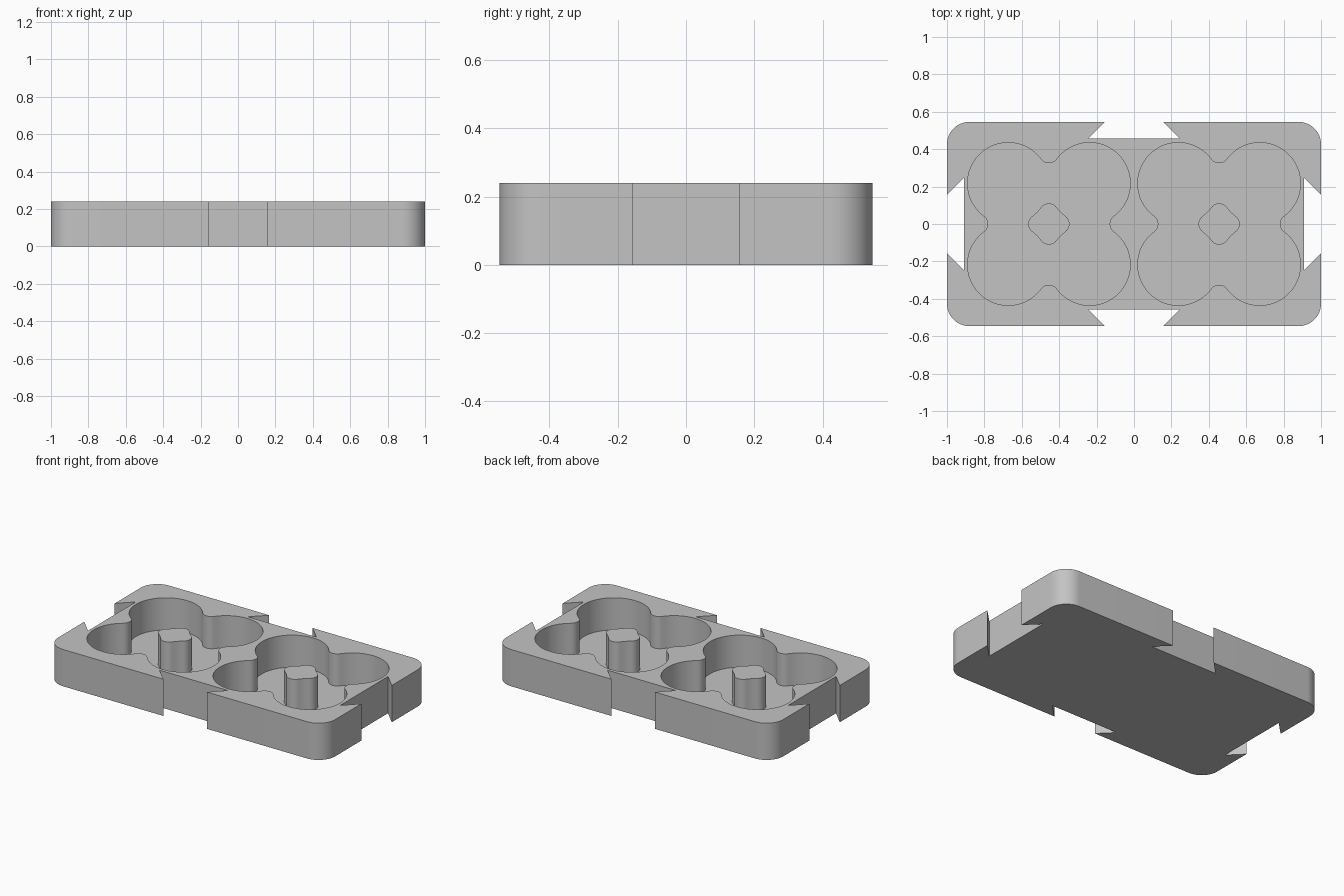
import bpy
import bmesh
from math import atan2, cos, hypot, pi, sin

if "Cube" in bpy.data.objects:
    bpy.data.objects.remove(bpy.data.objects["Cube"], do_unlink=True)

# Main sizes
HALF_X, HALF_Y, HEIGHT, FLOOR = 1.0, 0.546, 0.24, 0.03
CORNER = 0.12
MOUTH, INNER, DEPTH = 0.157, 0.247, 0.09     # dovetail notch
POCKET_X = 0.455                             # pocket centre
R = 0.2175                                   # cup radius and cup centre offset
NOSE = 0.0525                                # rounding where cups meet
REACH = ((R + NOSE) ** 2 - R ** 2) ** 0.5    # nose centre, measured from cup centre
T = atan2(R, REACH)

gray = bpy.data.materials.new("matte gray")
gray.use_nodes = True
gray.diffuse_color = (0.55, 0.55, 0.55, 1)
gray.node_tree.nodes["Principled BSDF"].inputs["Base Color"].default_value = (0.55, 0.55, 0.55, 1)


def arc(cx, cy, r, a0, a1, steps):
    """Points along an arc, both ends included."""
    angles = [a0 + (a1 - a0) * i / steps for i in range(steps + 1)]
    return [(cx + r * cos(a), cy + r * sin(a)) for a in angles]


def spin(points, turns):
    """Repeat a piece of outline around the origin and drop doubled points."""
    loop = []
    for k in range(turns):
        c, s = cos(2 * pi * k / turns), sin(2 * pi * k / turns)
        for x, y in points:
            p = (x * c - y * s, x * s + y * c)
            if not loop or hypot(p[0] - loop[-1][0], p[1] - loop[-1][1]) > 1e-4:
                loop.append(p)
    if hypot(loop[0][0] - loop[-1][0], loop[0][1] - loop[-1][1]) < 1e-4:
        loop.pop()
    return loop


def prism(name, loop, z0, z1, x=0.0):
    """Upright solid with the given outline."""
    bm = bmesh.new()
    base = bm.faces.new([bm.verts.new((px + x, py, z0)) for px, py in loop])
    top = bmesh.ops.extrude_face_region(bm, geom=[base], use_keep_orig=True)
    verts = [v for v in top["geom"] if isinstance(v, bmesh.types.BMVert)]
    bmesh.ops.translate(bm, verts=verts, vec=(0, 0, z1 - z0))
    bmesh.ops.recalc_face_normals(bm, faces=bm.faces)
    mesh = bpy.data.meshes.new(name)
    bm.to_mesh(mesh)
    bm.free()
    mesh.materials.append(gray)
    obj = bpy.data.objects.new(name, mesh)
    bpy.context.collection.objects.link(obj)
    return obj


def activate(obj):
    bpy.ops.object.select_all(action="DESELECT")
    obj.select_set(True)
    bpy.context.view_layer.objects.active = obj


# Tray outline: rounded corners and a dovetail notch in each side
cx, cy = HALF_X - CORNER, HALF_Y - CORNER
half_outline = (
    [(HALF_X, -MOUTH), (HALF_X - DEPTH, -INNER), (HALF_X - DEPTH, INNER), (HALF_X, MOUTH)]
    + arc(cx, cy, CORNER, 0, pi / 2, 16)
    + [(MOUTH, HALF_Y), (INNER, HALF_Y - DEPTH), (-INNER, HALF_Y - DEPTH), (-MOUTH, HALF_Y)]
    + arc(-cx, cy, CORNER, pi / 2, pi, 16))
tray = prism("tray_body", spin(half_outline, 2), 0, HEIGHT)

# Four-lobed pocket: big cup arcs joined by rounded noses
pocket_loop = spin(
    arc(R, R, R, -T, pi / 2 + T, 40)
    + arc(0, R + REACH, NOSE, T - pi / 2, -T - pi / 2, 12), 4)

# Centre post: the leftover between the four cups
post_loop = spin(
    arc(R - REACH, 0, NOSE, -T, T, 12)
    + arc(R, R, R, pi + T, 1.5 * pi - T, 8), 4)

parts = [tray]
for side, x in (("right", -POCKET_X), ("left", POCKET_X)):
    cutter = prism("pocket_cutter_" + side, pocket_loop, FLOOR, HEIGHT + 0.1, x)
    cutter.hide_render = True
    cut = tray.modifiers.new("pocket_" + side, "BOOLEAN")
    cut.operation, cut.solver, cut.object = "DIFFERENCE", "EXACT", cutter
    activate(tray)
    bpy.ops.object.modifier_apply(modifier=cut.name)
    bpy.data.objects.remove(cutter, do_unlink=True)
    parts.append(prism("centre_post_" + side, post_loop, FLOOR, HEIGHT, x))

# Smooth curved walls, crisp edges
for part in parts:
    activate(part)
    bpy.ops.object.shade_smooth_by_angle(angle=pi / 6)
